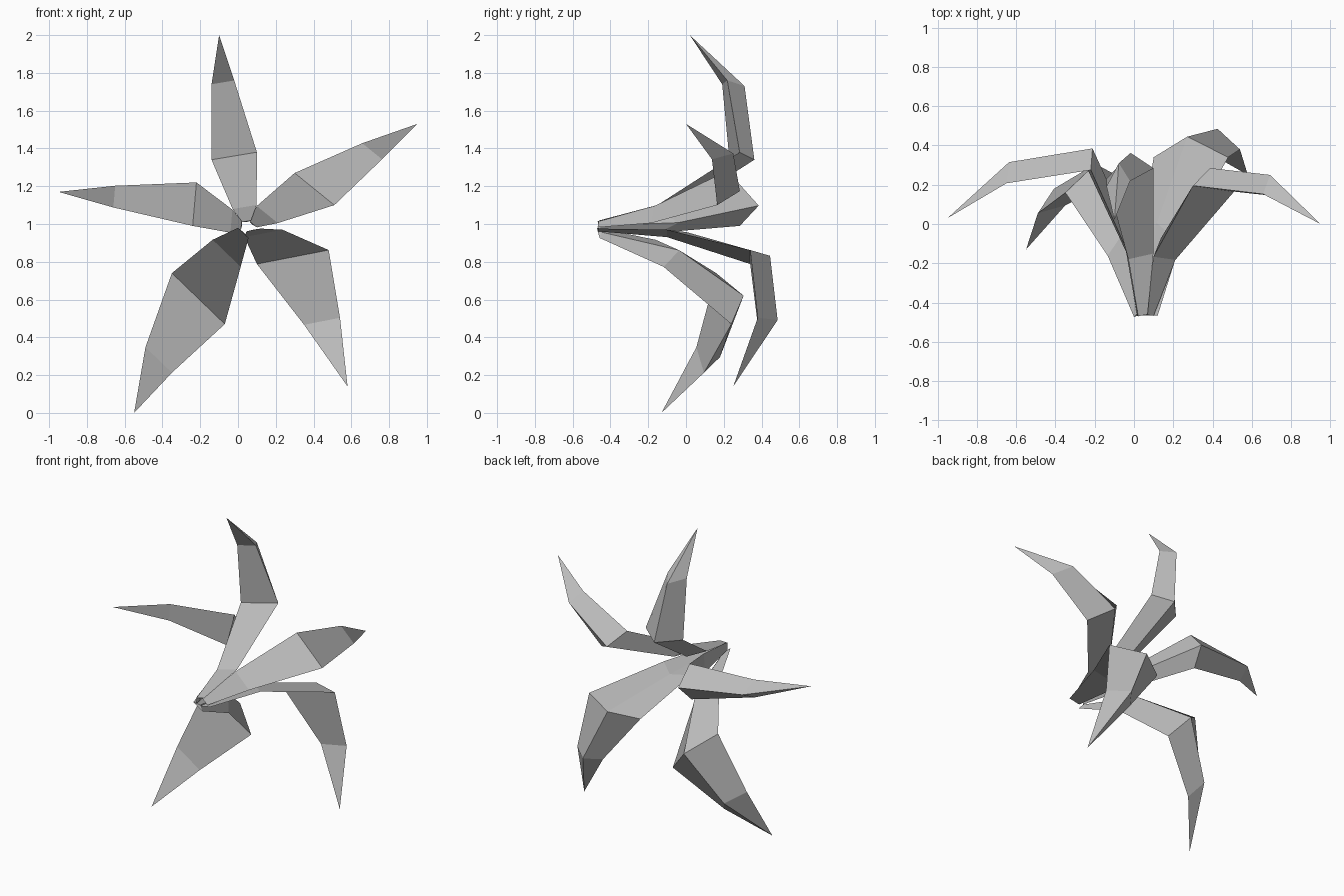
import bpy
import bmesh
from mathutils import Vector

old = bpy.data.objects.get("Cube")
if old:
    bpy.data.objects.remove(old, do_unlink=True)

grey = bpy.data.materials.new("plain grey")
grey.use_nodes = True
GREY = (0.5, 0.5, 0.5, 1)
grey.diffuse_color = GREY
grey.node_tree.nodes["Principled BSDF"].inputs["Base Color"].default_value = GREY

HUB = Vector((0.05, -0.465, 0.98))     # where all petals meet
RIDGE_DEPTH = 0.105                    # keel behind the petal's inner face


def petal(name, neck, bend, taper, tip, half_width):
    """Three-sided petal: flat inner face, keel behind, pointed tip."""
    neck, bend, taper, tip, half_width = map(Vector, (neck, bend, taper, tip, half_width))
    outward = Vector((neck.x - HUB.x, 0, neck.z - HUB.z)).normalized()
    root = HUB + outward * 0.035
    bm = bmesh.new()

    def ring(centre, width, depth):
        keel = Vector((0, RIDGE_DEPTH, 0)) - outward * 0.02
        points = (centre - half_width * width, centre + half_width * width, centre + keel * depth)
        return [bm.verts.new(p) for p in points]

    rings = [ring(root, 0.2, 0.2), ring(neck, 0.53, 1), ring(bend, 1, 1), ring(taper, 0.5, 1)]
    bm.faces.new(rings[0])
    for a, b in zip(rings, rings[1:]):
        for i in range(3):
            j = (i + 1) % 3
            bm.faces.new((a[i], a[j], b[j], b[i]))
    end = bm.verts.new(tip)
    for i in range(3):
        bm.faces.new((rings[-1][i], rings[-1][(i + 1) % 3], end))
    bmesh.ops.recalc_face_normals(bm, faces=bm.faces)

    mesh = bpy.data.meshes.new(name)
    bm.to_mesh(mesh)
    bm.free()
    mesh.materials.append(grey)
    bpy.context.collection.objects.link(bpy.data.objects.new(name, mesh))


# Each petal: neck, bend, taper, tip, half width across the bend
petal("top_petal", neck=(0.035, -0.165, 1.09), bend=(-0.02, 0.257, 1.36),
      taper=(-0.08, 0.205, 1.75), tip=(-0.1, 0.02, 2), half_width=(0.12, 0.027, 0.02))
petal("upper_left_petal", neck=(0.155, -0.175, 1.05), bend=(0.405, 0.18, 1.185),
      taper=(0.71, 0.145, 1.385), tip=(0.95, 0, 1.53), half_width=(0.105, -0.015, -0.085))
petal("lower_left_petal", neck=(0.135, -0.1, 0.95), bend=(0.29, 0.34, 0.825),
      taper=(0.445, 0.38, 0.485), tip=(0.58, 0.25, 0.14), half_width=(0.19, 0, 0.037))
petal("lower_right_petal", neck=(-0.06, -0.14, 0.845), bend=(-0.21, 0.2, 0.605),
      taper=(-0.42, 0.075, 0.28), tip=(-0.55, -0.13, 0), half_width=(0.14, 0.04, -0.135))
petal("upper_right_petal", neck=(-0.035, -0.145, 1.015), bend=(-0.23, 0.28, 1.105),
      taper=(-0.655, 0.21, 1.145), tip=(-0.95, 0.03, 1.17), half_width=(0.01, -0.005, 0.115))
